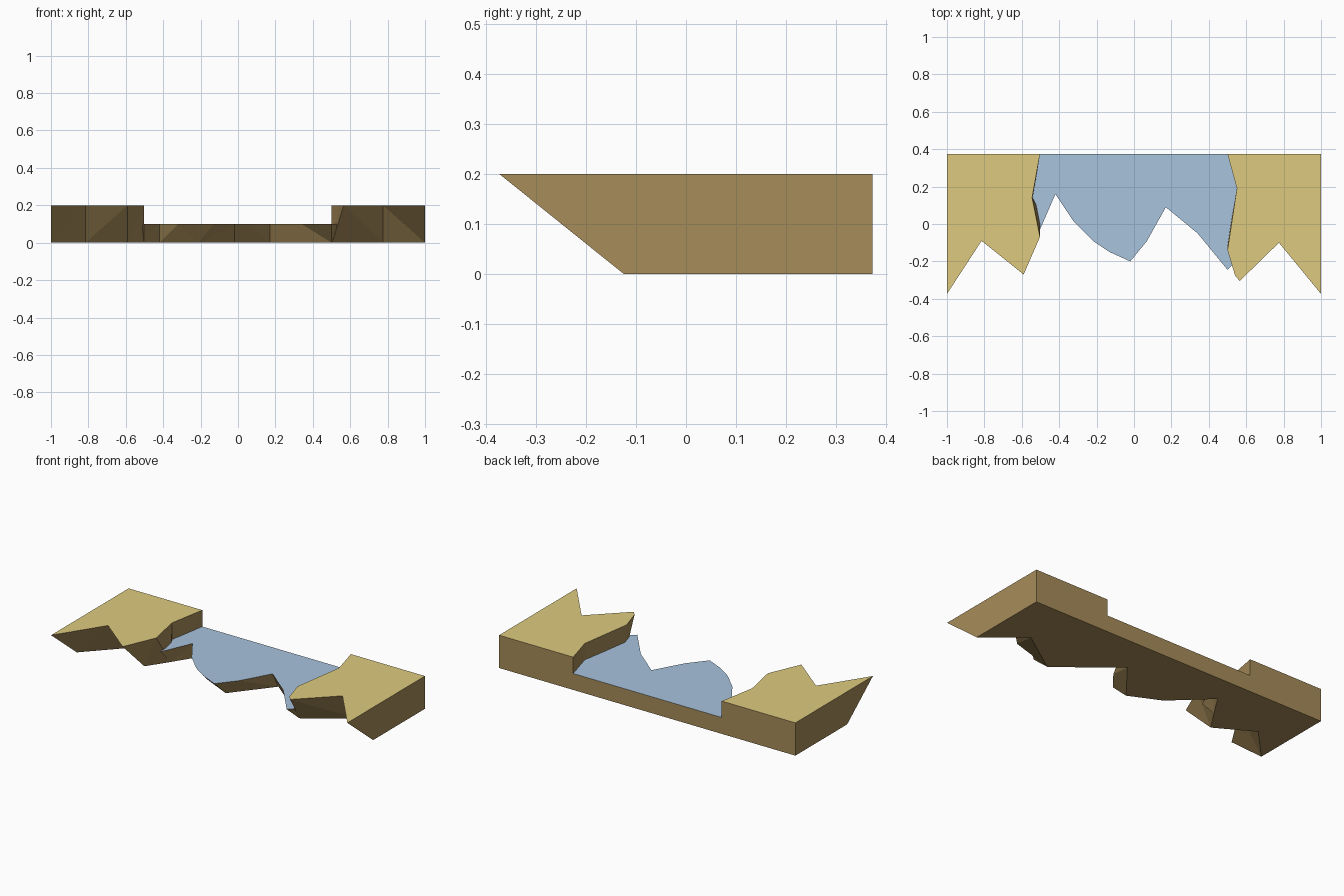
import bpy
import bmesh

cube = bpy.data.objects.get("Cube")
if cube:
    bpy.data.objects.remove(cube, do_unlink=True)


def material(name, colour):
    mat = bpy.data.materials.new(name)
    mat.use_nodes = True
    mat.diffuse_color = (*colour, 1)
    mat.node_tree.nodes["Principled BSDF"].inputs["Base Color"].default_value = (*colour, 1)
    return mat


sand = material("sand", (0.73, 0.59, 0.215))
water = material("water_blue", (0.392, 0.546, 0.73))
earth = material("earth_brown", (0.386, 0.262, 0.1))


def slab(name, height, top_mat, outline):
    """Loft a bottom outline to a top one; each entry pairs a top and a bottom point."""
    bm = bmesh.new()
    made = {}

    def vert(point, z):
        key = (*point, z)
        if key not in made:
            made[key] = bm.verts.new(key)
        return made[key]

    top = [vert(t, height) for t, b in outline]
    low = [vert(b, 0) for t, b in outline]
    cap = bm.faces.new(top)
    bm.faces.new(list(dict.fromkeys(low))).material_index = 1
    # Faceted walls, skipping triangles that collapse at shared corners
    for i in range(len(top)):
        j = (i + 1) % len(top)
        for tri in ((low[i], low[j], top[j]), (low[i], top[j], top[i])):
            if len(set(tri)) == 3:
                bm.faces.new(tri).material_index = 1
    cap.material_index = 0
    bmesh.ops.recalc_face_normals(bm, faces=bm.faces[:])
    mesh = bpy.data.meshes.new(name)
    bm.to_mesh(mesh)
    bm.free()
    mesh.materials.append(top_mat)
    mesh.materials.append(earth)
    obj = bpy.data.objects.new(name, mesh)
    bpy.context.collection.objects.link(obj)


BACK = 0.374

# Bank on the -x side, with a jagged undercut front
slab("right_bank", 0.2, sand, [
    ((-1, BACK), (-1, BACK)),
    ((-1, -BACK), (-1, -0.125)),
    ((-0.815, -0.09), (-0.815, 0.07)),
    ((-0.59, -0.27), (-0.59, -0.06)),
    ((-0.503, -0.07), (-0.503, 0.07)),
    ((-0.545, 0.14), (-0.54, 0.14)),
    ((-0.503, BACK), (-0.503, BACK)),
])

# Bank on the +x side
slab("left_bank", 0.2, sand, [
    ((1, BACK), (1, BACK)),
    ((1, -BACK), (1, -0.125)),
    ((0.775, -0.1), (0.775, 0.06)),
    ((0.565, -0.305), (0.505, -0.125)),
    ((0.54, -0.275), (0.502, -0.12)),
    ((0.5, -0.14), (0.5, -0.1)),
    ((0.55, 0.19), (0.55, 0.19)),
    ((0.5, BACK), (0.5, BACK)),
])

# Lower river bed between the banks, running slightly into both
slab("river", 0.1, water, [
    ((-0.503, BACK), (-0.503, BACK)),
    ((-0.55, 0.14), (-0.55, 0.14)),
    ((-0.503, -0.03), (-0.503, 0.07)),
    ((-0.42, 0.16), (-0.42, 0.2)),
    ((-0.32, 0.01), (-0.21, 0)),
    ((-0.22, -0.09), (-0.21, 0)),
    ((-0.13, -0.15), (-0.21, 0)),
    ((-0.02, -0.2), (-0.02, -0.09)),
    ((0.07, -0.09), (0.17, 0.147)),
    ((0.17, 0.09), (0.17, 0.147)),
    ((0.34, -0.05), (0.5, -0.125)),
    ((0.5, -0.245), (0.5, -0.125)),
    ((0.53, -0.215), (0.51, -0.12)),
    ((0.555, 0.19), (0.555, 0.19)),
    ((0.5, BACK), (0.5, BACK)),
])
